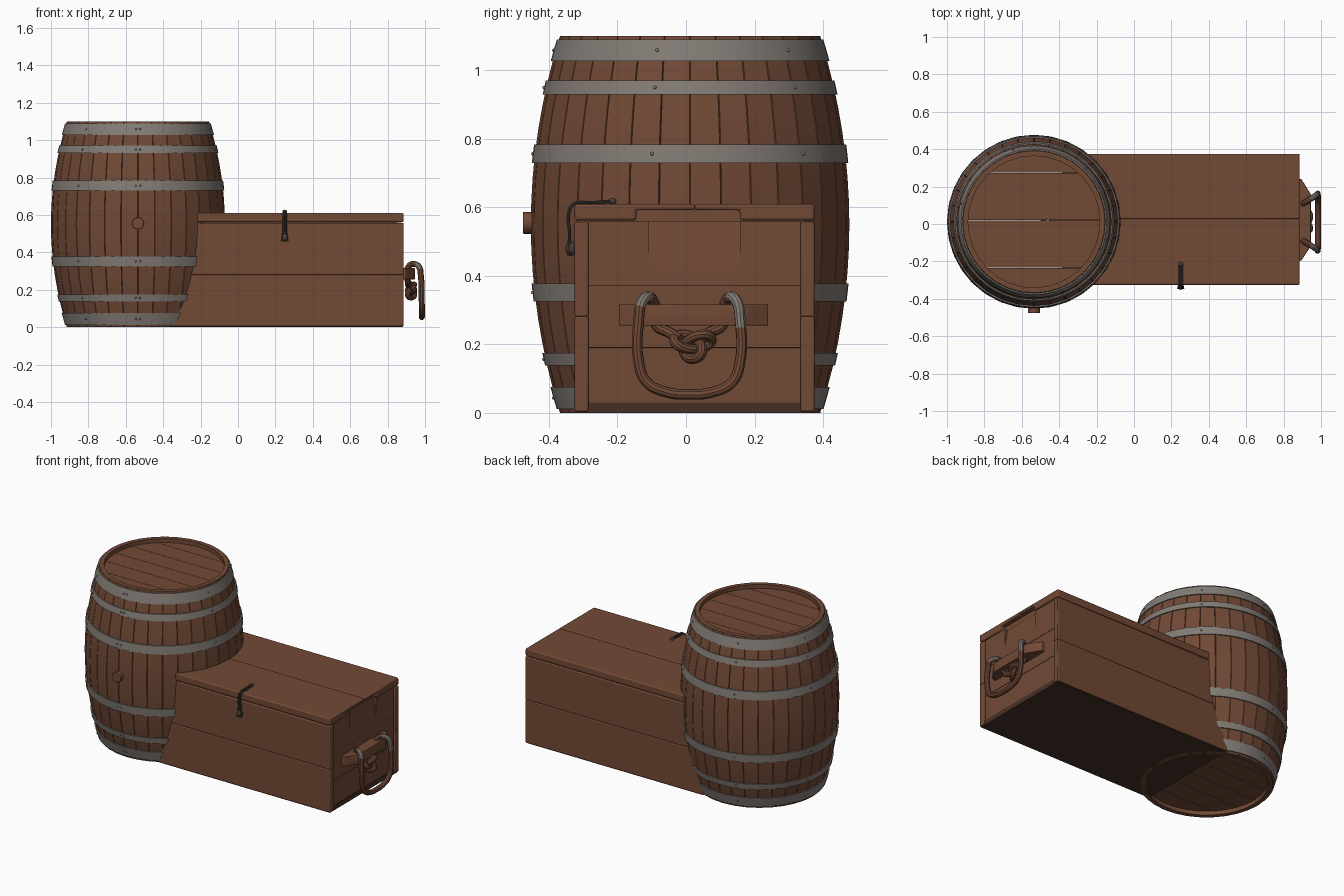
import bpy, bmesh, math
from mathutils import Vector

if "Cube" in bpy.data.objects:
    bpy.data.objects.remove(bpy.data.objects["Cube"])

def mat(name, c):
    m = bpy.data.materials.new(name)
    m.diffuse_color = (*c, 1)
    m.use_nodes = True
    m.node_tree.nodes["Principled BSDF"].inputs["Base Color"].default_value = m.diffuse_color
    return m

WOOD = mat("brown_wood", (0.165, 0.067, 0.036))
DARK = mat("dark_underside_wood", (0.062, 0.029, 0.019))
IRON = mat("grey_iron", (0.225, 0.200, 0.180))
LATCH = mat("dark_metal", (0.062, 0.050, 0.043))

def finish(ob, m, bevel=0, smooth=True):
    ob.data.materials.append(m)
    bpy.ops.object.select_all(action='DESELECT')
    bpy.context.view_layer.objects.active = ob
    ob.select_set(True)
    if bevel:
        b = ob.modifiers.new("bevel", 'BEVEL')
        b.width, b.segments = bevel, 3
        b.limit_method = 'ANGLE'
    if smooth:
        bpy.ops.object.shade_smooth_by_angle(angle=math.radians(35))
    return ob

def mesh_object(name, bm, m, bevel=0, smooth=True):
    bmesh.ops.recalc_face_normals(bm, faces=bm.faces[:])
    me = bpy.data.meshes.new(name)
    bm.to_mesh(me)
    bm.free()
    ob = bpy.data.objects.new(name, me)
    bpy.context.collection.objects.link(ob)
    return finish(ob, m, bevel, smooth)

def prism(name, pts, axis, a, b, m, bevel=0):
    """Extrude a 2D outline along an axis from a to b."""
    put = {'x': lambda p, t: (t, p[0], p[1]),
           'y': lambda p, t: (p[0], t, p[1]),
           'z': lambda p, t: (p[0], p[1], t)}[axis]
    bm = bmesh.new()
    lo = [bm.verts.new(put(p, a)) for p in pts]
    hi = [bm.verts.new(put(p, b)) for p in pts]
    bm.faces.new(lo)
    bm.faces.new(hi)
    n = len(pts)
    for i in range(n):
        j = (i + 1) % n
        bm.faces.new((lo[i], lo[j], hi[j], hi[i]))
    return mesh_object(name, bm, m, bevel)

def box(name, x, y, z, m, bevel=0):
    pts = [(x[0], y[0]), (x[1], y[0]), (x[1], y[1]), (x[0], y[1])]
    return prism(name, pts, 'z', z[0], z[1], m, bevel)

def lathe(name, profile, angles, m):
    """Revolve a closed (r, z) loop; angles holds (angle, radius offset for the outside)."""
    bm = bmesh.new()
    rings = []
    for a, d in angles:
        rings.append([bm.verts.new((CX + (r - (d if outer else 0)) * math.cos(a),
                                    CY + (r - (d if outer else 0)) * math.sin(a), z))
                      for r, z, outer in profile])
    n, k = len(rings), len(profile)
    for i in range(n):
        for j in range(k):
            p, q = rings[i], rings[(i + 1) % n]
            bm.faces.new((p[j], q[j], q[(j + 1) % k], p[(j + 1) % k]))
    return mesh_object(name, bm, m)

def tube(name, pts, radius, m, cyclic=False):
    cu = bpy.data.curves.new(name, 'CURVE')
    cu.dimensions = '3D'
    cu.bevel_depth, cu.bevel_resolution, cu.resolution_u = radius, 3, 6
    cu.use_fill_caps = True
    s = cu.splines.new('BEZIER')
    s.bezier_points.add(len(pts) - 1)
    for bp, p in zip(s.bezier_points, pts):
        bp.co = p
        bp.handle_left_type = bp.handle_right_type = 'AUTO'
    s.use_cyclic_u = cyclic
    ob = bpy.data.objects.new(name, cu)
    bpy.context.collection.objects.link(ob)
    bpy.ops.object.select_all(action='DESELECT')
    bpy.context.view_layer.objects.active = ob
    ob.select_set(True)
    bpy.ops.object.convert(target='MESH')
    ob = bpy.context.view_layer.objects.active
    ob.name = name
    return finish(ob, m)

def ball(name, loc, scale, m):
    bm = bmesh.new()
    bmesh.ops.create_uvsphere(bm, u_segments=12, v_segments=8, radius=1)
    for v in bm.verts:
        v.co = Vector(loc) + Vector(v.co[i] * scale[i] for i in range(3))
    return mesh_object(name, bm, m)

# ---- Barrel ----
CX, CY, H = -0.535, 0.012, 1.10
def radius(z):
    return 0.38 + 0.085 * (1 - ((z - H / 2) / (H / 2)) ** 2)

STAVES = 32
step = math.tau / STAVES
seams = []
for i in range(STAVES):
    a = i * step
    seams += [(a - 0.004, 0), (a, 0.005), (a + 0.004, 0)]
wall = [(radius(H * i / 16), H * i / 16, True) for i in range(17)]
wall += [(0.352, H, False), (0.352, 0.0, False)]
lathe("barrel_staves", wall, seams, WOOD)

# iron hoops and their rivets
round_angles = [(i * math.tau / 64, 0) for i in range(64)]
for i, (z0, z1) in enumerate([(0.012, 0.075), (0.138, 0.175), (0.325, 0.378),
                              (0.73, 0.783), (0.93, 0.97), (1.028, 1.09)]):
    zs = [z0, (z0 + z1) / 2, z1]
    prof = [(radius(z) + 0.006, z, True) for z in zs]
    prof += [(radius(z) - 0.008, z, True) for z in reversed(zs)]
    lathe(f"barrel_hoop_{i}", prof, round_angles, IRON)
    zm = zs[1]
    for j, deg in enumerate((-91.5, -88.5, -14, 46, 106, 166, 226)):
        a, r = math.radians(deg), radius(zm) + 0.006
        ball(f"hoop_rivet_{i}_{j}", (CX + r * math.cos(a), CY + r * math.sin(a), zm),
             (0.005,) * 3, IRON)

# heads made of six boards each, set inside the rim
R, W = 0.356, 0.127
cuts = [-R] + [0.02 - CY + W * k for k in (-2, -1, 0, 1, 2)] + [R]
for label, z0 in (("top", 1.045), ("bottom", 0.025)):
    for i in range(6):
        lo, hi = cuts[i] + 0.001, cuts[i + 1] - 0.001
        ys = [lo + (hi - lo) * k / 10 for k in range(11)]
        half = [(math.sqrt(R * R - y * y), y) for y in ys]
        pts = [(CX + x, CY + y) for x, y in half] + [(CX - x, CY + y) for x, y in reversed(half)]
        prism(f"{label}_head_board_{i}", pts, 'z', z0, z0 + 0.03, WOOD)

# bung
bung = [(CX + 0.032 * math.cos(i * math.tau / 24), 0.555 + 0.032 * math.sin(i * math.tau / 24))
        for i in range(24)]
prism("barrel_bung", bung, 'y', -0.476, -0.43, WOOD, 0.003)

# ---- Chest ----
X0, X1, Y0, Y1, MID = -0.385, 0.885, -0.325, 0.375, 0.25
for side, y in (("front", (Y0, Y0 + 0.04)), ("back", (Y1 - 0.04, Y1))):
    for i, z in enumerate([(0.004, 0.281), (0.281, 0.558)]):
        box(f"chest_{side}_plank_{i}", (X0, X1), y, z, WOOD, 0.005)
box("chest_core", (X0 + 0.035, X1 - 0.035), (Y0 + 0.03, Y1 - 0.03), (0.02, 0.592), WOOD)
box("chest_bottom", (X0 + 0.006, X1 - 0.006), (Y0 + 0.006, Y1 - 0.006), (0.0, 0.03), DARK)

# lid of two boards with a notch underneath for the fingers
prism("lid_front_board", [(Y0, 0.562), (-0.145, 0.562), (-0.145, 0.592), (0.027, 0.592),
                          (0.027, 0.61), (Y0, 0.61)], 'x', X0, X1, WOOD, 0.008)
prism("lid_back_board", [(Y1, 0.562), (0.157, 0.562), (0.157, 0.592), (0.027, 0.592),
                         (0.027, 0.61), (Y1, 0.61)], 'x', X0, X1, WOOD, 0.008)

# both ends: boards, cleat, rope handle and knot
for label, s in (("right", 1), ("left", -1)):
    def mx(x):
        return MID + s * (x - MID)
    xs = (mx(0.84), mx(0.875))
    yi = (Y0 + 0.04, Y1 - 0.04)
    for i, z in enumerate([(0.01, 0.19), (0.19, 0.372)]):
        box(f"{label}_end_board_{i}", xs, yi, z, WOOD, 0.003)
    for i, y in enumerate([(yi[0], -0.11), (0.157, yi[1])]):
        box(f"{label}_end_top_board_{i}", xs, y, (0.372, 0.56), WOOD)
    scoop = [(0.84, 0.372), (0.875, 0.372), (0.875, 0.44), (0.855, 0.56), (0.84, 0.56)]
    prism(f"{label}_end_scoop", [(mx(x), z) for x, z in scoop], 'y', -0.11, 0.157, WOOD)
    cleat = [(0.87, -0.195), (0.895, -0.195), (0.945, -0.12), (0.945, 0.16),
             (0.895, 0.24), (0.87, 0.24)]
    prism(f"{label}_handle_cleat", [(mx(x), y) for x, y in cleat], 'z', 0.255, 0.317, WOOD, 0.003)
    # half of the rope, from the knot over the cleat to the bottom of the loop
    half = [(0.93, 0.03, 0.215), (0.915, 0.06, 0.235), (0.905, 0.095, 0.255), (0.905, 0.1, 0.31),
            (0.93, 0.115, 0.337), (0.966, 0.138, 0.325), (0.978, 0.148, 0.27),
            (0.982, 0.148, 0.15), (0.983, 0.125, 0.09), (0.983, 0.065, 0.06)]
    path = [(mx(x), 0.01 - y, z) for x, y, z in half] + [(mx(0.983), 0.01, 0.054)]
    path += [(mx(x), 0.01 + y, z) for x, y, z in reversed(half)]
    rope = tube(f"{label}_rope_handle", path, 0.016, WOOD)
    rope.data.materials.append(IRON)
    for p in rope.data.polygons:
        c = p.center
        worn = 0.24 if c.y > 0 else 0.31
        p.material_index = int(c.z > worn and s * (c.x - mx(0.945)) > 0)
    knot = []
    for i in range(24):
        t = math.tau * i / 24
        knot.append((mx(0.925 - 0.018 * math.sin(3 * t)),
                     0.02 + 0.02 * (math.sin(t) + 2 * math.sin(2 * t)),
                     0.2 + 0.014 * (math.cos(t) - 2 * math.cos(2 * t))))
    tube(f"{label}_rope_knot", knot, 0.015, WOOD, True)

# ---- Latch on the front ----
for i, x in enumerate((0.243, 0.257)):
    tube(f"latch_wire_{i}", [(x, -0.215, 0.618), (x, -0.27, 0.614), (x, -0.33, 0.608),
                             (x, -0.342, 0.585), (x, -0.340, 0.52),
                             (0.25 + (x - 0.25) * 2, -0.343, 0.46)], 0.005, LATCH)
ball("latch_hinge", (0.25, -0.215, 0.618), (0.013, 0.012, 0.01), LATCH)
ball("latch_peg", (0.25, -0.336, 0.48), (0.017, 0.016, 0.022), LATCH)
